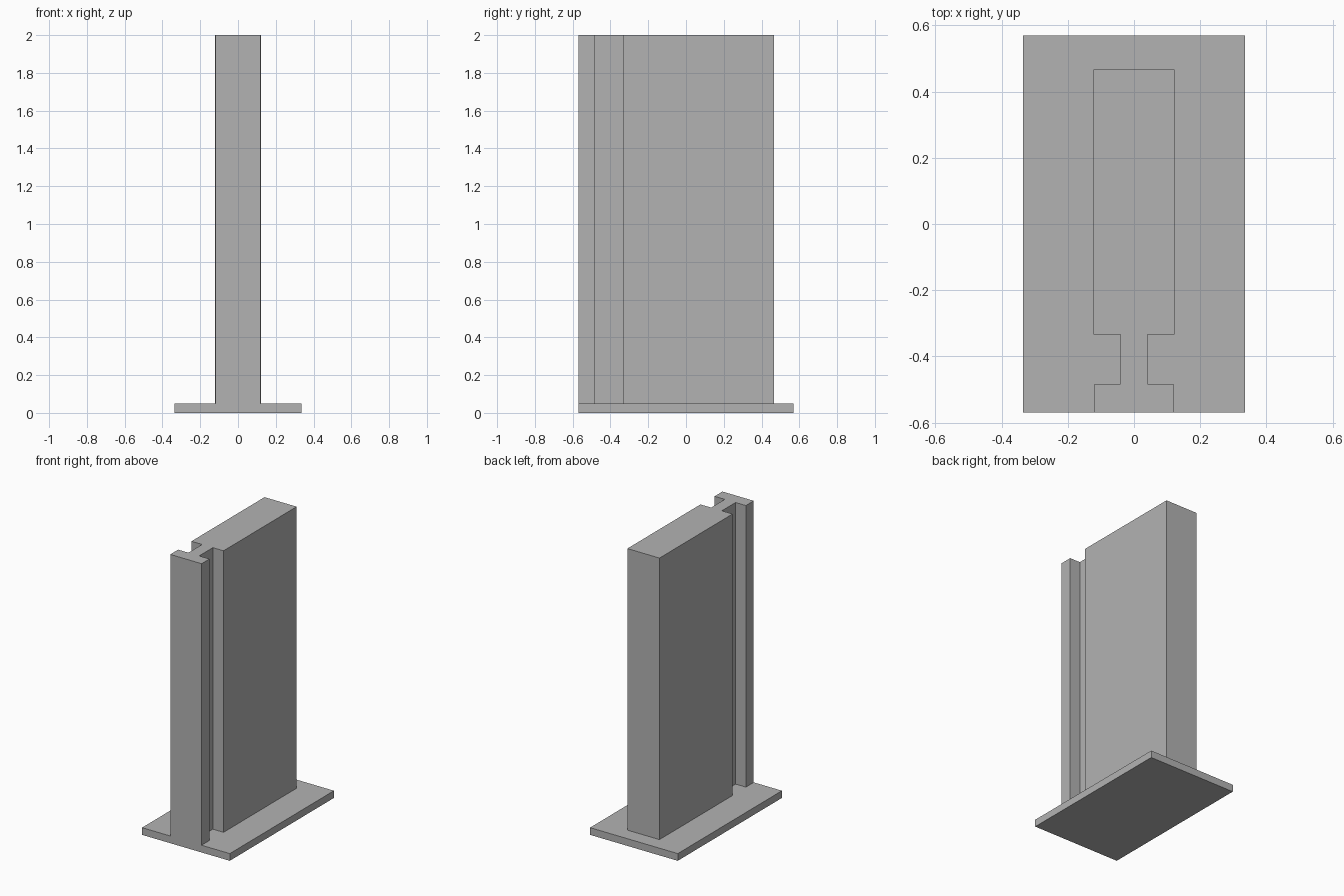
import bpy
import bmesh
from mathutils import Vector

cube = bpy.data.objects.get("Cube")
if cube:
    bpy.data.objects.remove(cube, do_unlink=True)

HALF_X, HALF_Y = 0.336, 0.57
PLATE_TOP, HEIGHT = 0.05, 2.0

grey = bpy.data.materials.new("plain_grey")
grey.use_nodes = True
colour = (0.45, 0.45, 0.45, 1)
grey.diffuse_color = colour
grey.node_tree.nodes["Principled BSDF"].inputs["Base Color"].default_value = colour


def extrude_up(bm, faces, rise):
    """Extrude faces upward and return the new top faces."""
    result = bmesh.ops.extrude_face_region(bm, geom=faces)["geom"]
    verts = [g for g in result if isinstance(g, bmesh.types.BMVert)]
    bmesh.ops.translate(bm, verts=verts, vec=Vector((0, 0, rise)))
    return [g for g in result if isinstance(g, bmesh.types.BMFace)]


# Column outline: front flange, narrow web, thick body; right half is mirrored
half = [(0.12, -HALF_Y), (0.12, -0.484), (0.041, -0.484),
        (0.041, -0.334), (0.123, -0.334), (0.123, 0.466)]
outline = half + [(-x, y) for x, y in reversed(half)]
corners = [(HALF_X, -HALF_Y), (HALF_X, HALF_Y), (-HALF_X, HALF_Y), (-HALF_X, -HALF_Y)]

# Footprint: column area plus the surrounding plate area
bm = bmesh.new()
inner = [bm.verts.new((x, y, 0)) for x, y in outline]
outer = [bm.verts.new((x, y, 0)) for x, y in corners]
footprint = [bm.faces.new(inner), bm.faces.new(inner[::-1] + outer)]

# Base plate, then the column rising from it
tops = extrude_up(bm, footprint, PLATE_TOP)
column_top = [f for f in tops if len(f.verts) == len(outline)]
extrude_up(bm, column_top, HEIGHT - PLATE_TOP)

# Merge flush faces into one clean solid
bmesh.ops.dissolve_limit(bm, angle_limit=0.01, verts=bm.verts[:], edges=bm.edges[:])
bmesh.ops.recalc_face_normals(bm, faces=bm.faces[:])

mesh = bpy.data.meshes.new("column_on_base_plate")
bm.to_mesh(mesh)
bm.free()
mesh.materials.append(grey)
column = bpy.data.objects.new("column_on_base_plate", mesh)
bpy.context.collection.objects.link(column)
